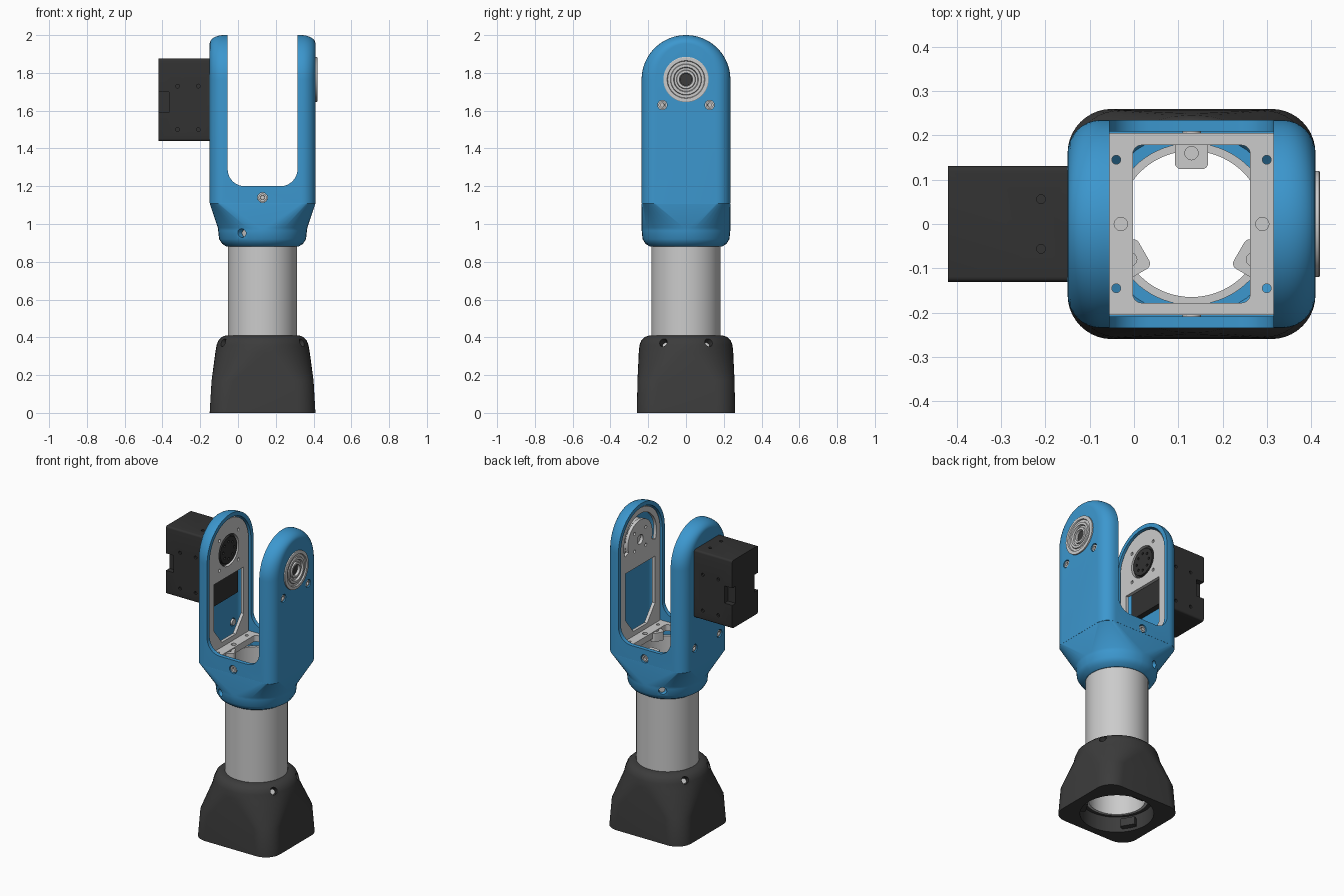
import bpy, bmesh
from math import sin, cos, pi, radians
from mathutils import Vector

if "Cube" in bpy.data.objects:
    bpy.data.objects.remove(bpy.data.objects["Cube"])

CX = 0.13      # x of the vertical axis
PZ = 1.765     # height of the pivot


def material(name, rgb):
    m = bpy.data.materials.new(name)
    m.diffuse_color = (*rgb, 1)
    m.use_nodes = True
    m.node_tree.nodes["Principled BSDF"].inputs["Base Color"].default_value = m.diffuse_color
    return m


BLUE = material("blue_plastic", (0.045, 0.31, 0.62))
BLACK = material("black_plastic", (0.045, 0.045, 0.045))
DARK = material("motor_black", (0.032, 0.032, 0.032))


def loft(name, rings, mat=None, closed=False):
    """Skin equal-length rings; cap the ends or close into a loop."""
    bm = bmesh.new()
    vs = [[bm.verts.new(p) for p in r] for r in rings]
    pairs = list(zip(vs, vs[1:])) + ([(vs[-1], vs[0])] if closed else [])
    n = len(vs[0])
    for a, b in pairs:
        for i in range(n):
            j = (i + 1) % n
            bm.faces.new((a[i], a[j], b[j], b[i]))
    if not closed:
        bm.faces.new(vs[0])
        bm.faces.new(vs[-1])
    bmesh.ops.recalc_face_normals(bm, faces=bm.faces)
    me = bpy.data.meshes.new(name)
    bm.to_mesh(me)
    bm.free()
    o = bpy.data.objects.new(name, me)
    bpy.context.collection.objects.link(o)
    if mat:
        me.materials.append(mat)
    return o


def lathe(name, o, d, prof, mat=None, closed=False, n=48):
    q = Vector(d).to_track_quat('Z', 'Y')
    rings = [[Vector(o) + q @ Vector((r * cos(2 * pi * i / n), r * sin(2 * pi * i / n), h))
              for i in range(n)] for r, h in prof]
    return loft(name, rings, mat, closed)


def cyl(name, o, d, r, h0, h1, mat=None, n=48):
    return lathe(name, o, d, [(r, h0), (r, h1)], mat, n=n)


def rrect(hx, hy, r, n=10):
    return [(sx * (hx - r) + r * cos(a0 + k * pi / 2 / n), sy * (hy - r) + r * sin(a0 + k * pi / 2 / n))
            for sx, sy, a0 in ((1, 1, 0), (-1, 1, pi / 2), (-1, -1, pi), (1, -1, 1.5 * pi))
            for k in range(n + 1)]


def tower(name, secs, mat=None):
    """Vertical loft of rounded rectangles (z, hx, hy, corner)."""
    return loft(name, [[(CX + x, y, z) for x, y in rrect(hx, hy, r)] for z, hx, hy, r in secs], mat)


def prism(name, pts, x0, x1, mat=None):
    """Extrude a (y, z) outline along x."""
    return loft(name, [[(x, y, z) for y, z in pts] for x in (x0, x1)], mat)


def arch(hw, z0, rz, n=36):
    return [(-hw, z0), (hw, z0)] + [(hw * cos(pi * k / n), PZ + rz * sin(pi * k / n)) for k in range(n + 1)]


def arch_body(name, x0, x1, hw, z0, R, mat=None):
    """Arched slab with rounded end edges."""
    steps = [radians(90 - 11.25 * k) for k in range(9)]
    left = [(x0 + R * (1 - sin(a)), R * (1 - cos(a))) for a in steps]
    right = [(x0 + x1 - x, d) for x, d in reversed(left)]
    return loft(name, [[(x, y, z) for y, z in arch(hw - d, z0, hw - 0.6 * d)] for x, d in left + right], mat)


def cut(o, *others, op='DIFFERENCE'):
    bpy.context.view_layer.objects.active = o
    for c in others:
        m = o.modifiers.new("b", 'BOOLEAN')
        m.operation, m.object, m.solver = op, c, 'EXACT'
        bpy.ops.object.modifier_apply(modifier=m.name)
        bpy.data.objects.remove(c)


def screw(name, body, p, d, r):
    """Drill a hole and seat a socket screw in it."""
    cut(body, cyl("c", p, d, r * 1.25, -0.05, 0.05, n=24))
    lathe(name, p, d, [(r, -0.035), (r, -0.004), (r * .55, -0.004), (r * .5, -0.018)], n=24)


# Black foot: square at the floor, round at the shoulder, hollow
foot = tower("foot", [(0, .28, .26, .10), (.17, .27, .257, .11), (.32, .25, .25, .235), (.36, .243, .246, .238),
                      (.385, .233, .236, .228), (.402, .215, .218, .21), (.41, .195, .195, .19)], BLACK)
cut(foot, cyl("c", (CX, 0, 0), (0, 0, 1), .215, -.1, .1), cyl("c", (CX, 0, 0), (0, 0, 1), .178, 0, .5))
for i, a in enumerate((30, 150, 210, 330)):
    c, s = cos(radians(a)), sin(radians(a))
    p = (CX + .215 * c, .215 * s, .355)
    cut(foot, cyl("c", p, (c, s, .7), .022, 0, .2, n=24))
    cyl(f"foot_screw_{i}", p, (c, s, .7), .016, -.01, .008, n=20)
for i, a in enumerate((90, 210, 330)):
    c, s = cos(radians(a)), sin(radians(a))
    loft(f"foot_tab_{i}", [[(CX + (.2 + u) * c - v * s, (.2 + u) * s + v * c, z)
                            for u, v in rrect(.022, .045, .005, 3)] for z in (.02, .07)], BLACK)

# Hollow metal tube
lathe("tube", (CX, 0, 0), (0, 0, 1), [(.183, .09), (.183, 1.12), (.165, 1.12), (.165, .09)], closed=True, n=72)

# Blue fork shell
fork = arch_body("fork_shell", -.15, .41, .235, 1.11, .075, BLUE)
neck = tower("neck", [(1.16, .27, .225, .07), (1.108, .2795, .2345, .075), (.98, .237, .2345, .225),
                      (.965, .235, .2345, .228), (.92, .23, .23, .224), (.895, .214, .214, .209),
                      (.88, .19, .19, .185)], BLUE)
cut(fork, neck, op='UNION')
slot = [(.315, 2.2), (-.055, 2.2)]
slot += [(.035 - .09 * cos(t * pi / 16), 1.29 - .09 * sin(t * pi / 16)) for t in range(9)]
slot += [(.225 + .09 * sin(t * pi / 16), 1.29 - .09 * cos(t * pi / 16)) for t in range(9)]
cut(fork,
    arch_body("c", -.125, .385, .209, 1.08, .05),
    tower("c", [(1.10, .25, .203, .06), (.98, .206, .206, .2)]),
    cyl("c", (CX, 0, 0), (0, 0, 1), .176, .8, 1.05),
    loft("c", [[(x, y, z) for x, z in slot] for y in (-.5, .5)]),
    cyl("c", (.41, 0, PZ), (1, 0, 0), .119, -.05, .05))
for i, s in enumerate((-1, 1)):
    screw(f"right_screw_{i}", fork, (.41, .125 * s, 1.63), (1, 0, 0), .02)
    screw(f"left_screw_{i}", fork, (-.15, .125 * s, 1.24), (-1, 0, 0), .02)
    screw(f"saddle_screw_{i}", fork, (CX, .235 * s, 1.14), (0, s, 0), .021)
    p, d = (.05, .177 * s, .952), (-1, s, 0)
    cut(fork, cyl("c", p, d, .023, 0, .2, n=24))
    cyl(f"clamp_screw_{i}", p, d, .018, -.01, .022, n=20)

# Metal saddle plate with window, holes and lugs
plate = tower("saddle_plate", [(1.13, .245, .205, .03), (1.17, .245, .205, .03)])
cut(plate, tower("c", [(1.0, .1325, .178, .02), (1.3, .1325, .178, .02)]))
for x in (-.17, .17):
    for y in (-.145, 0, .145):
        cut(plate, cyl("c", (CX + x * (1 if y else .94), y, 1.17), (0, 0, 1),
                       .010 if y else .015, -.1 if y else -.02, .05, n=20))
for i, a in enumerate((90, 210, 330)):
    c, s = cos(radians(a)), sin(radians(a))
    lug = loft(f"lug_{i}", [[(CX + (.158 + u) * c - v * s, (.158 + u) * s + v * c, z)
                             for u, v in rrect(.034, .0375, .014, 5)] for z in (1.11, 1.165)])
    cut(lug, cyl("c", (CX + .16 * c, .16 * s, 1.165), (0, 0, 1), .015, -.03, .05, n=20))

# Metal arm plates with chamfered windows
window = [(-.15, 1.6), (.15, 1.6), (.15, 1.3), (.07, 1.2), (-.07, 1.2), (-.15, 1.3)]
left = prism("left_arm_plate", arch(.2, 1.16, .2), -.085, -.065)
right = prism("right_arm_plate", arch(.2, 1.16, .2), .325, .345)
for o, r in ((left, .1), (right, .03)):
    cut(o, prism("c", window, -.5, .8), cyl("c", (0, 0, PZ), (1, 0, 0), r, -.5, .8))
    for a in (45, 135, 225, 315):
        q = .135 if o is left else .08
        cut(o, cyl("c", (0, q * cos(radians(a)), PZ + q * sin(radians(a))), (1, 0, 0), .01, -.5, .8, n=16))
# curved slot round the right pivot
arc = [radians(-20 + 10 * k) for k in range(23)]
cut(right, prism("c", [(.165 * cos(a), PZ + .165 * sin(a)) for a in arc] +
                 [(.125 * cos(a), PZ + .125 * sin(a)) for a in reversed(arc)], .2, .5))

# Motor block, with side notches and screw holes
motor = prism("motor", [(y, 1.6575 + z) for y, z in rrect(.131, .2175, .012, 4)], -.42, -.09, DARK)
for s in (-1, 1):
    cut(motor, loft("c", [[(x, .131 * s + v, z) for x, v in ((-.5, -.035), (-.365, -.035), (-.365, .035), (-.5, .035))]
                          for z in (1.59, 1.70)]))
    for x in (-.32, -.21):
        for z in (1.5, 1.73):
            cut(motor, cyl("c", (x, .131 * s, z), (0, s, 0), .01, -.012, .05, n=16))
    for z in (1.44, 1.875):
        cut(motor, cyl("c", (-.21, .056 * s, z), (0, 0, 1), .01, -.012, .012, n=16))
horn = cyl("motor_horn", (-.092, 0, PZ), (1, 0, 0), .085, 0, .026, DARK)
for k in range(8):
    a = k * pi / 4
    cut(horn, cyl("c", (-.066, .055 * cos(a), PZ + .055 * sin(a)), (1, 0, 0), .008, -.01, .05, n=12))

# Pivot bearing on the right arm
lathe("bearing", (.41, 0, PZ), (1, 0, 0),
      [(.12, -.06), (.12, .008), (.117, .01), (.10, .01), (.097, .002), (.083, .002), (.08, .008), (.066, .008),
       (.062, -.004), (.051, -.004), (.048, .006), (.035, .006), (.033, -.03)])
cyl("bearing_core", (.41, 0, PZ), (1, 0, 0), .0325, -.03, -.01, BLACK)

# Smooth shading with crisp edges
bpy.ops.object.select_all(action='SELECT')
bpy.ops.object.shade_smooth_by_angle(angle=radians(32))
